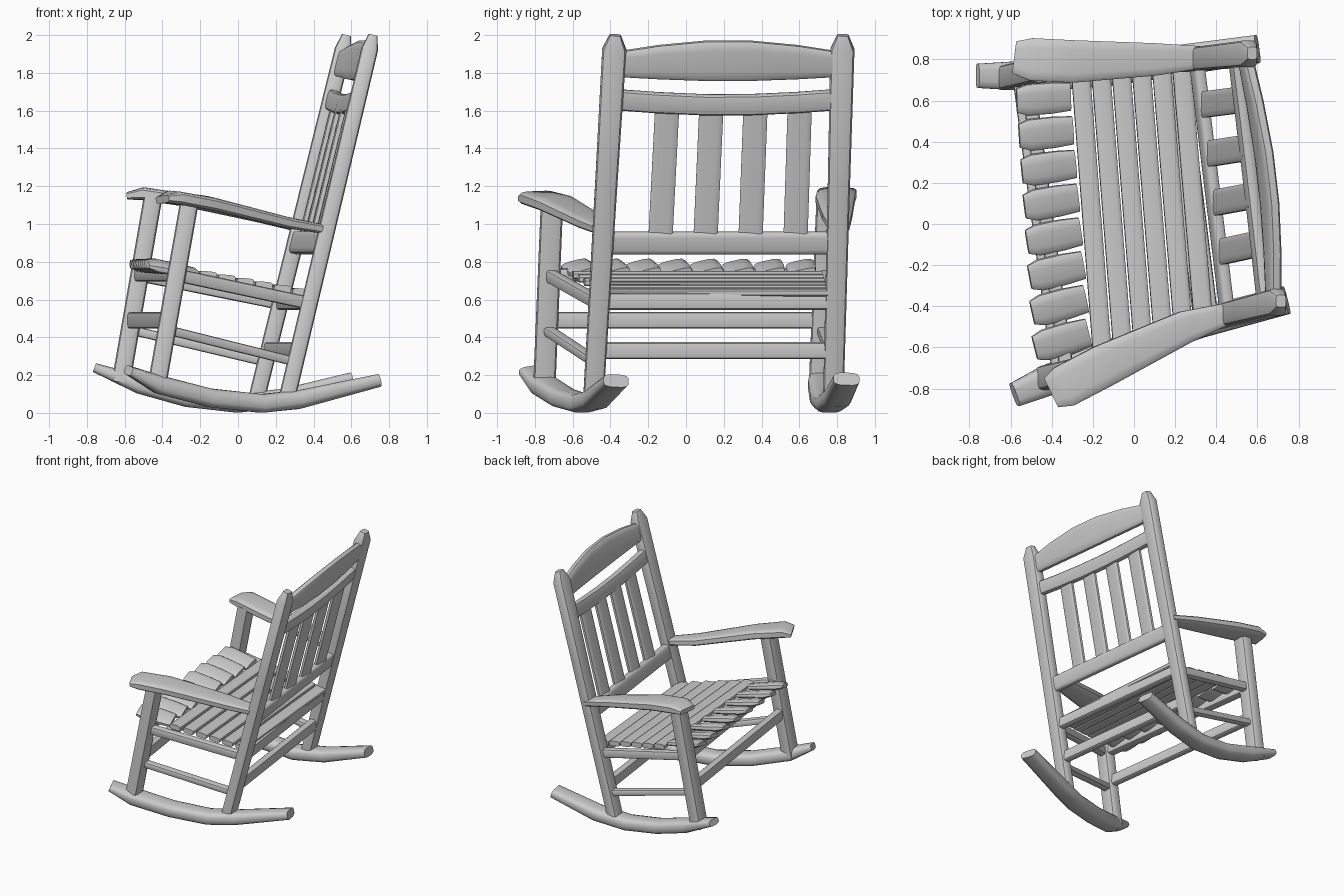
import bpy, bmesh, math
from mathutils import Vector

cube = bpy.data.objects.get("Cube")
if cube:
    bpy.data.objects.remove(cube, do_unlink=True)

wood = bpy.data.materials.new("grey_wood")
wood.use_nodes = True
GREY = (0.6, 0.6, 0.6, 1)
wood.diffuse_color = GREY
wood.node_tree.nodes["Principled BSDF"].inputs["Base Color"].default_value = GREY
UP, SIDE = Vector((0, 0, 1)), Vector((0, 1, 0))


def beam(name, path, sizes, wide=SIDE, roll=0, power=0.45, sides=12):
    """Sweep a rounded rectangle (width along 'wide', thickness) along a path."""
    path = [Vector(p) for p in path]
    if len(sizes) == 1:
        sizes = sizes * len(path)
    bm = bmesh.new()
    rings = []
    for i, p in enumerate(path):
        t = (path[min(i + 1, len(path) - 1)] - path[max(i - 1, 0)]).normalized()
        a = (wide - t * wide.dot(t)).normalized()
        b = t.cross(a)
        a, b = a * math.cos(roll) + b * math.sin(roll), b * math.cos(roll) - a * math.sin(roll)
        w, h = sizes[i]
        ring = []
        for k in range(sides):
            ang = math.tau * (k + 0.5) / sides
            c, s = math.cos(ang), math.sin(ang)
            ring.append(bm.verts.new(p + a * math.copysign(abs(c) ** power, c) * w / 2
                                     + b * math.copysign(abs(s) ** power, s) * h / 2))
        rings.append(ring)
    for r, q in zip(rings, rings[1:]):
        for k in range(sides):
            n = (k + 1) % sides
            bm.faces.new((r[k], r[n], q[n], q[k]))
    bm.faces.new(rings[0][::-1])
    bm.faces.new(rings[-1])
    bmesh.ops.recalc_face_normals(bm, faces=bm.faces)
    mesh = bpy.data.meshes.new(name)
    bm.to_mesh(mesh)
    bm.free()
    mesh.materials.append(wood)
    obj = bpy.data.objects.new(name, mesh)
    bpy.context.collection.objects.link(obj)
    bpy.ops.object.select_all(action='DESELECT')
    obj.select_set(True)
    bpy.context.view_layer.objects.active = obj
    bpy.ops.object.shade_smooth_by_angle(angle=math.radians(40))
    return obj


def lerp(a, b, t):
    return Vector(a).lerp(Vector(b), t)


def at_height(ends, z):
    a, b = ends
    return lerp(a, b, (z - a[2]) / (b[2] - a[2]))


# Leg axes: near is the -y side, far is the +y side
rear = {"near": ((0.26, -0.49, 0.08), (0.715, -0.375, 2.0)),
        "far": ((0.10, 0.78, 0.08), (0.575, 0.83, 2.0))}
front = {"near": ((-0.43, -0.75, 0.14), (-0.26, -0.71, 1.1)),
         "far": ((-0.62, 0.71, 0.16), (-0.45, 0.75, 1.14))}
rockers = {"near": [(-0.58, -0.83, 0.225), (-0.42, -0.76, 0.15), (-0.15, -0.65, 0.08),
                    (0.12, -0.55, 0.05), (0.32, -0.48, 0.07), (0.74, -0.37, 0.17)],
           "far": [(-0.76, 0.72, 0.24), (-0.52, 0.72, 0.15), (-0.27, 0.73, 0.08),
                   (0, 0.76, 0.05), (0.25, 0.8, 0.08), (0.6, 0.85, 0.18)]}
arms = {"near": [(-0.4, -0.82, 1.13), (-0.34, -0.79, 1.14), (-0.15, -0.69, 1.11),
                 (0.25, -0.5, 1.01), (0.44, -0.44, 0.975)],
        "far": [(-0.58, 0.81, 1.15), (-0.5, 0.8, 1.16), (-0.3, 0.79, 1.13),
                (0.1, 0.8, 1.04), (0.33, 0.81, 0.98)]}

for s in ("near", "far"):
    # Rear posts with tapered tops
    low, high = rear[s]
    beam(s + "_rear_post", [low, lerp(low, high, 0.6), lerp(low, high, 0.96), high],
         [(0.11, 0.09), (0.12, 0.09), (0.13, 0.09), (0.06, 0.05)])
    beam(s + "_front_leg", front[s], [(0.12, 0.1)])
    beam(s + "_rocker", rockers[s],
         [(0.12, 0.05)] + [(0.15, 0.1)] * 4 + [(0.14, 0.07)], power=0.6)
    beam(s + "_arm", arms[s],
         [(0.16, 0.04), (0.21, 0.07), (0.21, 0.07), (0.16, 0.06), (0.11, 0.05)])
    # Side seat rail and side stretcher
    beam(s + "_seat_rail", [at_height(front[s], 0.73), at_height(rear[s], 0.58)],
         [(0.06, 0.07)])
    beam(s + "_side_stretcher", [at_height(front[s], 0.44), at_height(rear[s], 0.27)],
         [(0.06, 0.05)])

# Rails that run across the chair
for name, legs, z, size in (("front_seat_rail", front, 0.73, (0.07, 0.07)),
                            ("front_stretcher", front, 0.49, (0.09, 0.06)),
                            ("rear_seat_rail", rear, 0.59, (0.09, 0.06)),
                            ("rear_stretcher", rear, 0.33, (0.09, 0.06))):
    beam(name, [at_height(legs["near"], z), at_height(legs["far"], z)], [size], UP)


def back_point(s, z, bulge=0.0):
    p = lerp(at_height(rear["near"], z), at_height(rear["far"], z), s)
    p.x += bulge * math.sin(math.pi * s)
    return p


# Backrest rails
LEAN = Vector((0.24, 0, 0.97))
steps = [0, 0.2, 0.4, 0.6, 0.8, 1]
beam("back_bottom_rail", [back_point(0, 0.9), back_point(1, 0.9)], [(0.12, 0.06)], LEAN)
beam("back_middle_rail", [back_point(s, 1.66 - 0.03 * math.sin(math.pi * s), 0.01) for s in steps],
     [(0.11, 0.06)], LEAN)
beam("back_crest_rail", [back_point(s, 1.845 + 0.02 * math.sin(math.pi * s), 0.035) for s in steps],
     [(0.13 + 0.09 * math.sin(math.pi * s), 0.06) for s in steps], LEAN)

# Four upright back slats
for i in range(4):
    s = 0.245 + 0.192 * i
    beam(f"back_slat_{i + 1}", [back_point(s, 0.9), back_point(s, 1.65)], [(0.13, 0.035)])


def seat_point(u, v):
    near = lerp((-0.46, -0.68, 0.785), (0.38, -0.42, 0.63), u)
    far = lerp((-0.56, 0.69, 0.785), (0.28, 0.74, 0.63), u)
    return lerp(near, far, v)


# Long seat slats across the chair
for i in range(6):
    u = 0.36 + 0.117 * i
    beam(f"seat_slat_{i + 1}", [seat_point(u, -0.01), seat_point(u, 1.01)],
         [(0.092, 0.04)], Vector((1, 0, -0.1)))

# Short rounded slats along the front edge, each slightly tilted
for i in range(8):
    v = 0.06 + 0.125 * i
    beam(f"front_slat_{i + 1}", [seat_point(u, v) for u in (-0.02, 0.04, 0.18, 0.29)],
         [(0.12, 0.03), (0.155, 0.06), (0.155, 0.05), (0.14, 0.04)], roll=0.2, power=0.6)
